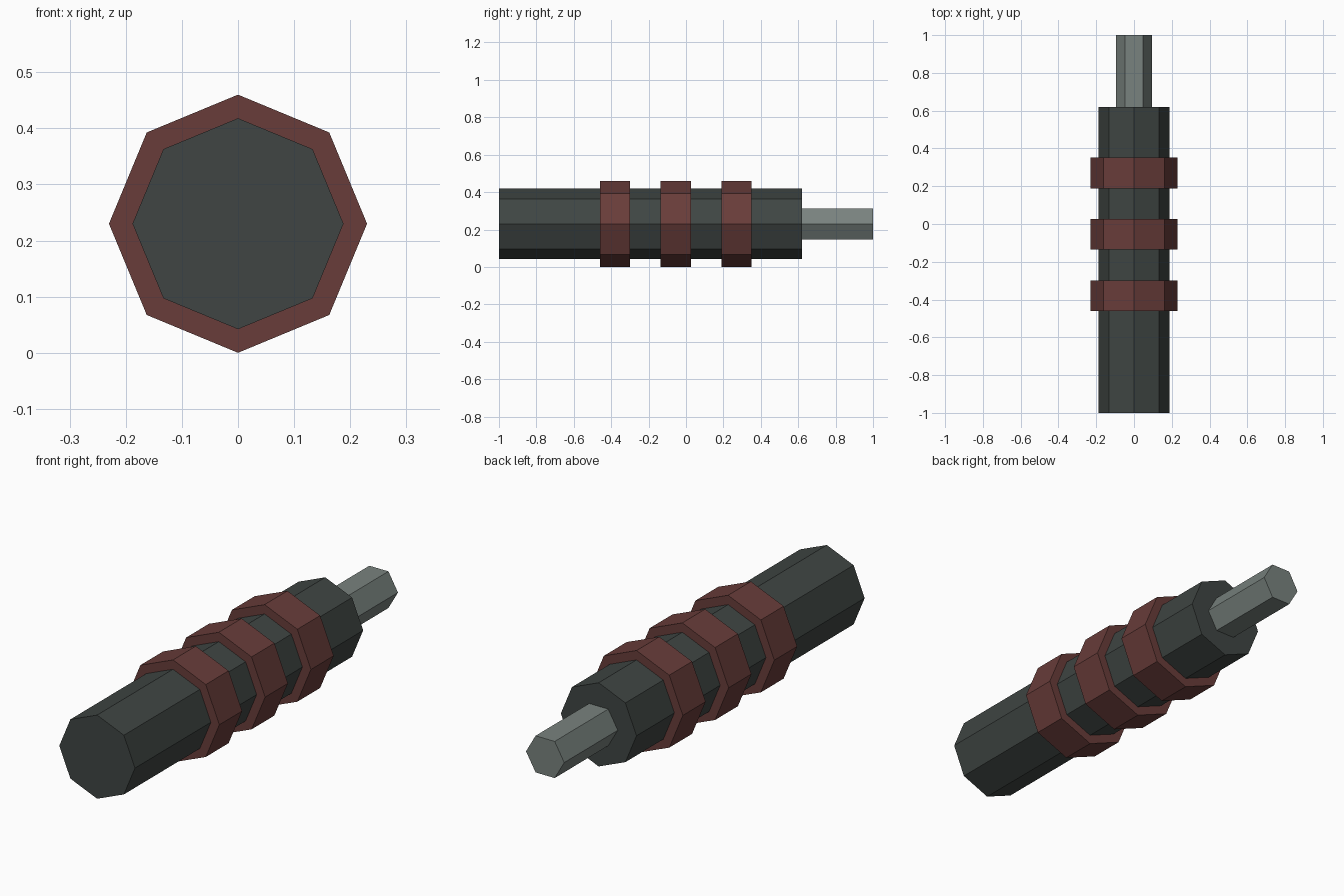
import bpy
from math import pi

if "Cube" in bpy.data.objects:
    bpy.data.objects.remove(bpy.data.objects["Cube"])

AXIS_Z = 0.23


def material(name, rgb):
    m = bpy.data.materials.new(name)
    m.diffuse_color = (*rgb, 1)
    m.use_nodes = True
    m.node_tree.nodes["Principled BSDF"].inputs["Base Color"].default_value = m.diffuse_color
    return m


def prism(name, sides, radius, y0, y1, mat, twist=0):
    """Flat-shaded prism lying along the y axis."""
    bpy.ops.mesh.primitive_cylinder_add(
        vertices=sides, radius=radius, depth=y1 - y0,
        location=(0, (y0 + y1) / 2, AXIS_Z), rotation=(pi / 2, twist, 0))
    ob = bpy.context.object
    ob.name = name
    ob.data.materials.append(mat)
    return ob


dark = material("dark_grey", (0.05, 0.06, 0.056))
red = material("dull_red", (0.14, 0.046, 0.042))
steel = material("steel_grey", (0.19, 0.225, 0.21))

# Main octagonal body
prism("body", 8, 0.188, -1.0, 0.62, dark)

# Three raised bands
for i in range(3):
    y = -0.38 + 0.325 * i
    prism(f"band_{i + 1}", 8, 0.23, y - 0.081, y + 0.081, red)

# Hexagonal shaft at the back, flat side up
prism("shaft", 6, 0.095, 0.62, 1.0, steel, twist=pi / 2)
